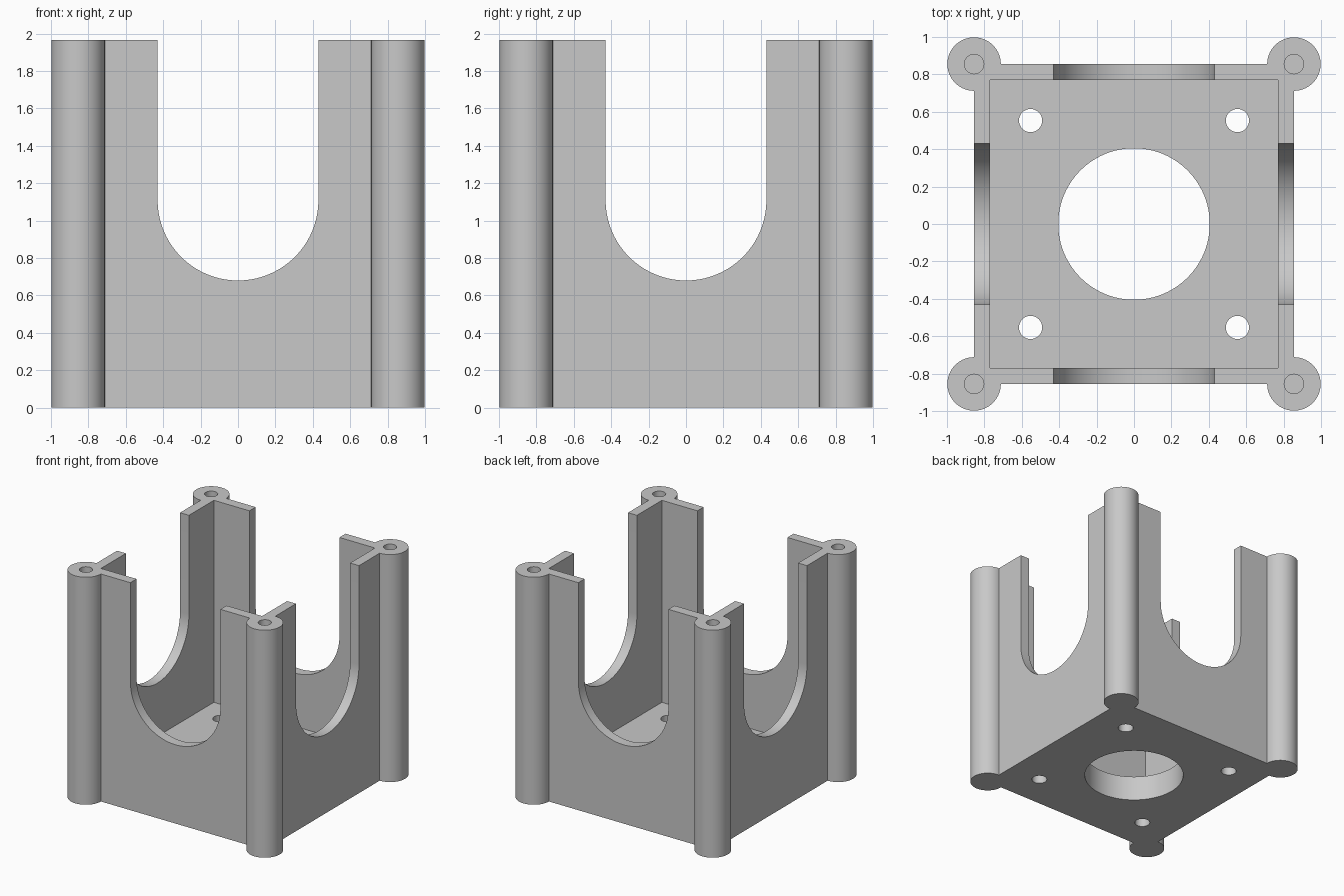
import bpy
import bmesh
import math
from mathutils import Matrix, Vector

if "Cube" in bpy.data.objects:
    bpy.data.objects.remove(bpy.data.objects["Cube"], do_unlink=True)

HEIGHT, WALL, INNER, FLOOR = 1.965, 0.855, 0.77, 0.22
CORNERS = [(x, y) for x in (-1, 1) for y in (-1, 1)]

grey = bpy.data.materials.new("plain grey")
grey.use_nodes = True
grey.diffuse_color = (0.58, 0.58, 0.58, 1)
grey.node_tree.nodes["Principled BSDF"].inputs["Base Color"].default_value = grey.diffuse_color


def extrude(name, outline, start, depth):
    """Solid made by pushing a closed outline along a direction."""
    bm = bmesh.new()
    face = bm.faces.new([bm.verts.new(Vector(p) + Vector(start)) for p in outline])
    moved = bmesh.ops.extrude_face_region(bm, geom=[face])["geom"]
    verts = [v for v in moved if isinstance(v, bmesh.types.BMVert)]
    bmesh.ops.translate(bm, verts=verts, vec=depth)
    bmesh.ops.recalc_face_normals(bm, faces=bm.faces)
    mesh = bpy.data.meshes.new(name)
    bm.to_mesh(mesh)
    bm.free()
    mesh.materials.append(grey)
    obj = bpy.data.objects.new(name, mesh)
    bpy.context.collection.objects.link(obj)
    return obj


def box(name, half, z0, z1):
    square = [(-half, -half, 0), (half, -half, 0), (half, half, 0), (-half, half, 0)]
    return extrude(name, square, (0, 0, z0), (0, 0, z1 - z0))


def cylinder(name, x, y, radius, z0, z1, sides=64):
    ring = [(radius * math.cos(i * math.tau / sides), radius * math.sin(i * math.tau / sides), 0)
            for i in range(sides)]
    return extrude(name, ring, (x, y, z0), (0, 0, z1 - z0))


def slot(name, turn):
    """U-shaped cutter passing through two opposite walls."""
    radius, centre, steps = 0.43, 1.11, 40
    outline = [(radius * math.cos(a), 0, centre + radius * math.sin(a))
               for a in (math.pi + i * math.pi / steps for i in range(steps + 1))]
    outline += [(radius, 0, 2.2), (-radius, 0, 2.2)]
    obj = extrude(name, outline, (0, -1.2, 0), (0, 2.4, 0))
    obj.data.transform(Matrix.Rotation(turn, 4, "Z"))
    return obj


def combine(target, other, operation):
    mod = target.modifiers.new(other.name, "BOOLEAN")
    mod.operation, mod.solver, mod.object = operation, "EXACT", other
    bpy.context.view_layer.objects.active = target
    bpy.ops.object.modifier_apply(modifier=mod.name)
    bpy.data.objects.remove(other, do_unlink=True)


# Square housing with a round post on every corner
housing = box("mount_housing", WALL, 0, HEIGHT)
for x, y in CORNERS:
    combine(housing, cylinder("corner_post", x * WALL, y * WALL, 0.143, 0, HEIGHT), "UNION")

# Open inside above the thick floor
combine(housing, box("cavity", INNER, FLOOR, 2.3), "DIFFERENCE")

# Tall U openings in all four walls
for i in range(2):
    combine(housing, slot("wall_opening", i * math.pi / 2), "DIFFERENCE")

# Centre bore and bolt holes through the floor
combine(housing, cylinder("centre_bore", 0, 0, 0.405, -0.2, 0.5, 96), "DIFFERENCE")
for x, y in CORNERS:
    combine(housing, cylinder("bolt_hole", x * 0.553, y * 0.553, 0.062, -0.2, 0.5, 32), "DIFFERENCE")

# Blind screw holes in the post tops
for x, y in CORNERS:
    combine(housing, cylinder("screw_hole", x * WALL, y * WALL, 0.052, 1.4, 2.3, 32), "DIFFERENCE")

# Smooth the round surfaces, keep the edges crisp
bpy.ops.object.select_all(action="DESELECT")
housing.select_set(True)
bpy.context.view_layer.objects.active = housing
bpy.ops.object.shade_smooth_by_angle(angle=math.radians(30))
